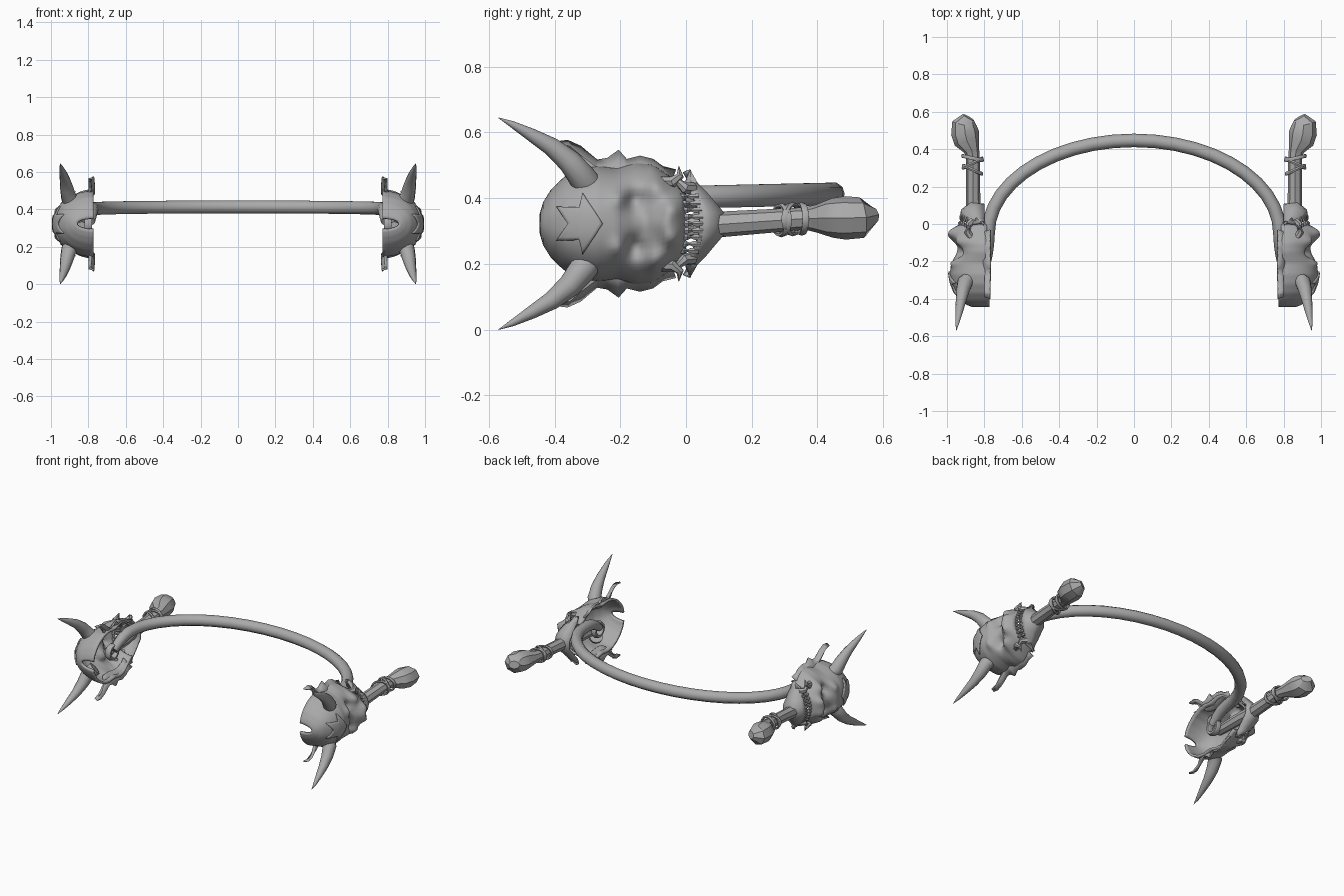
import bpy, bmesh, math
from mathutils import Vector

if "Cube" in bpy.data.objects:
    bpy.data.objects.remove(bpy.data.objects["Cube"])

CZ = 0.3225  # mid height of the masks
grey = bpy.data.materials.new("plain_grey")
grey.diffuse_color = (0.4, 0.4, 0.4, 1)
grey.use_nodes = True
grey.node_tree.nodes["Principled BSDF"].inputs["Base Color"].default_value = grey.diffuse_color


def finish(name, verts, faces, thick=0, mirror=True, outward=None, angle=40):
    """Make an object; optional thickness, mirrored to the other side."""
    me = bpy.data.meshes.new(name)
    me.from_pydata([tuple(v) for v in verts], [], faces)
    bm = bmesh.new()
    bm.from_mesh(me)
    bmesh.ops.recalc_face_normals(bm, faces=bm.faces)
    if outward and sum(f.normal.x * f.calc_area() for f in bm.faces) < 0:
        bmesh.ops.reverse_faces(bm, faces=bm.faces)
    bm.to_mesh(me)
    bm.free()
    me.materials.append(grey)
    ob = bpy.data.objects.new(name, me)
    bpy.context.collection.objects.link(ob)
    bpy.ops.object.select_all(action='DESELECT')
    ob.select_set(True)
    bpy.context.view_layer.objects.active = ob
    bpy.ops.object.shade_smooth_by_angle(angle=math.radians(angle))
    if thick:
        s = ob.modifiers.new("thickness", 'SOLIDIFY')
        s.thickness, s.offset = thick, -1
    if mirror:
        ob.modifiers.new("other_side", 'MIRROR').use_axis[0] = True
    return ob


def tube(pts, radii, sides=10, ref=(0, 0, 1)):
    """Capped loft along a path; a radius may be a (side, up) pair."""
    pts, ref = [Vector(p) for p in pts], Vector(ref)
    n, verts, faces = len(pts), [], []
    for i, p in enumerate(pts):
        t = (pts[min(i + 1, n - 1)] - pts[max(i - 1, 0)]).normalized()
        a = t.cross(ref).normalized()
        b = a.cross(t)
        ra, rb = radii[i] if isinstance(radii[i], tuple) else (radii[i],) * 2
        for k in range(sides):
            u = 2 * math.pi * k / sides
            verts.append(p + a * ra * math.cos(u) + b * rb * math.sin(u))
    for i in range(n - 1):
        for k in range(sides):
            l = (k + 1) % sides
            faces.append((i * sides + k, i * sides + l, (i + 1) * sides + l, (i + 1) * sides + k))
    faces += [tuple(range(sides)), tuple((n - 1) * sides + k for k in range(sides))]
    return verts, faces


def join(parts):
    V, F = [], []
    for v, f in parts:
        F += [tuple(i + len(V) for i in q) for q in f]
        V += list(v)
    return V, F


def grid(rows):
    m = len(rows[0])
    return ([v for r in rows for v in r],
            [(i * m + j, i * m + j + 1, (i + 1) * m + j + 1, (i + 1) * m + j)
             for i in range(len(rows) - 1) for j in range(m - 1)])


def lerp(table, y):
    for (a, p), (b, q) in zip(table, table[1:]):
        if y <= b:
            return p + (q - p) * max(0, (y - a) / (b - a))
    return table[-1][1]


# mask relief: half width, ridge height, and sculpted bumps (y, w, amount, size)
WIDTH = [(-.445, .03), (-.435, .065), (-.41, .105), (-.37, .143), (-.32, .168), (-.27, .176),
         (-.21, .17), (-.15, .185), (-.1, .18), (-.05, .145), (0, .11)]
RIDGE = [(-.445, .86), (-.435, .89), (-.41, .925), (-.37, .955), (-.32, .975), (-.27, .985),
         (-.21, .978), (-.16, .95), (-.12, .945), (-.06, .965), (-.02, .96), (0, .925)]
BUMPS = [(-.06, 0, .03, .035), (-.045, .045, .03, .025), (-.155, .07, -.045, .03),
         (-.205, .075, .022, .025), (-.09, .115, .035, .032), (-.13, .02, -.01, .02)]


def relief(y, w):
    s = min(1, abs(w) / lerp(WIDTH, y))
    edge = .772 + max(0, y + .2) * .08
    x = edge + (lerp(RIDGE, y) - edge) * (1 - s ** 2.3) ** .5
    for by, bw, amt, size in BUMPS:
        x += amt * (1 - s ** 4) * math.exp(-((y - by) ** 2 + (abs(w) - bw) ** 2) / size ** 2)
    return x


# mask shell, hollow on the inner side
rows = []
for i in range(41):
    y = -.445 + .445 * (i / 40) ** 1.25
    W = lerp(WIDTH, y)
    rows.append([(relief(y, W * math.sin(a)), y, CZ + W * math.sin(a))
                 for a in [math.pi * (k / 32 - .5) for k in range(33)]])
finish("mask_shell", *grid(rows), thick=.014, outward=True, angle=60)

# ragged side frills with a swept wing
OUT = [(-.40, .25), (-.36, .255), (-.32, .237), (-.27, .195), (-.24, .2), (-.205, .225), (-.18, .197),
       (-.14, .207), (-.10, .197), (-.07, .175), (-.03, .165)]
INN = [(-.38, .237), (-.345, .217), (-.315, .175), (-.27, .145), (-.24, .14), (-.21, .14), (-.18, .145),
       (-.14, .15), (-.10, .145), (-.07, .13), (-.05, .11)]
parts = []
for s in (1, -1):
    parts.append(grid([[(.772, y, CZ + s * w),
                        (.80, (y + v) / 2, CZ + s * (w + u) / 2),
                        (.825 if i > 2 else .79, v, CZ + s * u)]
                       for i, ((y, w), (v, u)) in enumerate(zip(OUT, INN))]))
finish("side_frills", *join(parts), thick=.01, outward=True, angle=30)

# lower jaw with corner spikes
rows = []
for y0, y1, w in [(.015, .012, .165), (.0, .035, .125), (.015, .06, .1), (.03, .085, .07), (.04, .115, .035),
                  (.042, .118, 0)]:
    bulge = .93 - 4.5 * w * w
    rows.append([(bulge, y0, w), (bulge - .005, y0 + (y1 - y0) * .45, w * .98),
                 (.875 - 2 * w * w, y1, w), (.80, y1 - .01, w * .98)])
rows += [[(x, y, -w) for x, y, w in r] for r in rows[-2::-1]]
rows = [[(x, y, CZ + w) for x, y, w in r] for r in rows]
finish("lower_jaw", *grid(rows), thick=.014, outward=True, angle=50)

# teeth, upper and lower rows, plus cheek tusks
parts = []
for k in range(-4, 5):
    w = k * .0205
    x, y = .925 - 4.5 * w * w, .0 - 2 * w * w
    parts.append(tube([(x, y - .015, CZ + w), (x + .006, y + .008, CZ + w), (x, y + .018, CZ + w)],
                      [.011, .01, .004], 6))
    parts.append(tube([(x - .005, y + .05, CZ + w), (x, y + .028, CZ + w), (x - .003, y + .018, CZ + w)],
                      [.011, .009, .004], 6))
finish("teeth", *join(parts))
parts = []
for s in (1, -1):
    for path in ([(.87, -.075, .125), (.89, -.04, .128), (.885, -.018, .145), (.87, -.022, .175)],
                 [(.86, .02, .105), (.885, -.005, .11), (.885, -.02, .125), (.875, -.028, .15)]):
        parts.append(tube([(x, y, CZ + s * w) for x, y, w in path], [.02, .018, .012, .001], 7, (1, 0, 0)))
finish("tusks", *join(parts))

# curved horns
HORN = [(.87, -.285, .10, .042), (.905, -.315, .14, .042), (.915, -.355, .19, .036), (.925, -.41, .235, .028),
        (.935, -.47, .27, .02), (.945, -.53, .303, .01), (.95, -.57, .322, .001)]
finish("horns", *join([tube([(x, y, CZ + s * w) for x, y, w, r in HORN], [h[3] for h in HORN], 12, (1, 0, 0))
                       for s in (1, -1)]))

# pointed forehead crest that follows the dome
half = [(-.253, 0), (-.315, .095), (-.325, .05), (-.395, .052), (-.36, 0)]
bm = bmesh.new()
ring = [bm.verts.new((0, y, w)) for y, w in half + [(y, -w) for y, w in half[3:0:-1]]]
mid = bm.verts.new((0, -.31, 0))
for a, b in zip(ring, ring[1:] + ring[:1]):
    bm.faces.new((a, b, mid))
bmesh.ops.subdivide_edges(bm, edges=bm.edges[:], cuts=4, use_grid_fill=True)
bm.verts.index_update()
finish("forehead_crest", [(relief(v.co.y, v.co.z) + .009, v.co.y, CZ + v.co.z) for v in bm.verts],
       [tuple(v.index for v in f.verts) for f in bm.faces], thick=.009, outward=True)
bm.free()

# rear band, dipping into each mask
arc = [(.78 * math.cos(a), -.05 + .497 * math.sin(a), .402 + .011 * math.sin(a))
       for a in [math.pi * k / 22 for k in range(23)]]
end = [(.787, -.20, .335), (.785, -.16, .365), (.782, -.11, .39)]
path = end + arc + [(-x, y, z) for x, y, z in end[::-1]]
finish("rear_band", *tube(path, [.024, .03, .034] + [.036] * 23 + [.034, .03, .024], 10), mirror=False)

# hinge ring and rod with a faceted flared knob
def loop(c, ra, rb, r, tilt, axis):
    vs, fs, n, m = [], [], 20, 6
    for i in range(n):
        a = 2 * math.pi * i / n
        for k in range(m):
            b = 2 * math.pi * k / m
            p, q = (ra + r * math.cos(b)) * math.cos(a), (rb + r * math.cos(b)) * math.sin(a)
            h = r * math.sin(b) * 1.6 + tilt * math.cos(a)
            vs.append((c[0] + h, c[1] + p, c[2] + q) if axis == 'x' else (c[0] + p, c[1] + h, c[2] + q))
            j, l = (i + 1) % n, (k + 1) % m
            fs.append((i * m + k, j * m + k, j * m + l, i * m + l))
    return vs, fs


finish("hinge_ring", *loop((.80, -.2, .32), .042, .042, .014, 0, 'x'))
ROD = [(.835, -.2, .305, .03, .03), (.845, 0, .314, .037, .037), (.86, .1, .32, .039, .039),
       (.862, .36, .338, .037, .034), (.868, .395, .338, .042, .042), (.893, .445, .34, .07, .06),
       (.903, .485, .34, .075, .066), (.905, .535, .341, .068, .062), (.885, .57, .35, .035, .025)]
finish("rod_and_knob", *tube([r[:3] for r in ROD], [r[3:] for r in ROD], 8), angle=32)

# loose wrapped cuffs on the rod
finish("rod_cuffs", *join([loop((.863, .29, .333), .05, .045, .007, .022, 'y'),
                           loop((.863, .325, .336), .052, .045, .007, -.025, 'y'),
                           loop((.863, .352, .337), .054, .044, .007, .012, 'y')]))
